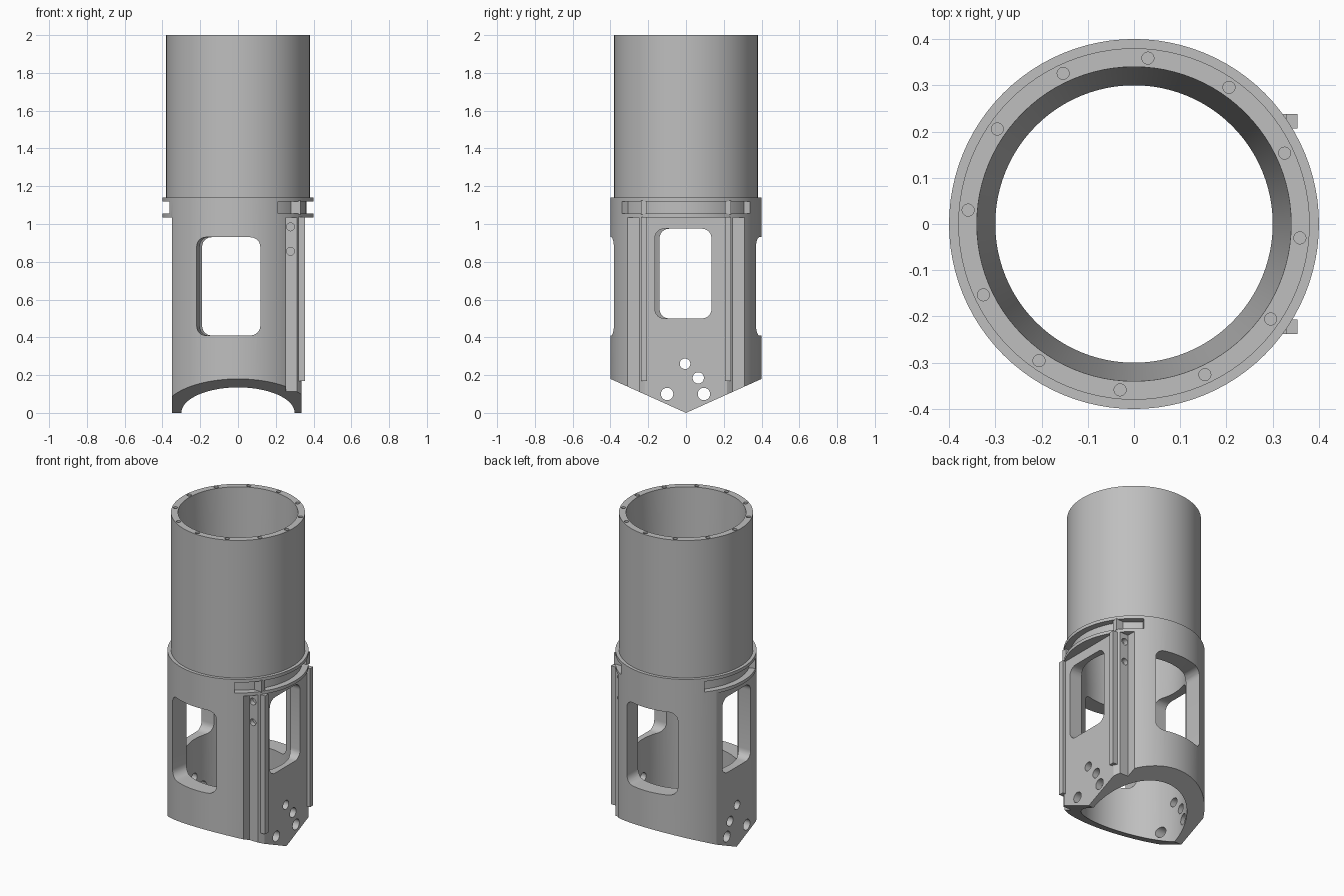
import bpy, bmesh, math
from mathutils import Matrix

old = bpy.data.objects.get("Cube")
if old:
    bpy.data.objects.remove(old, do_unlink=True)

grey = bpy.data.materials.new("machined grey")
grey.use_nodes = True
grey.diffuse_color = (0.52, 0.52, 0.52, 1)
grey.node_tree.nodes["Principled BSDF"].inputs["Base Color"].default_value = (0.52, 0.52, 0.52, 1)


def to_object(name, bm):
    bmesh.ops.recalc_face_normals(bm, faces=bm.faces)
    mesh = bpy.data.meshes.new(name)
    bm.to_mesh(mesh)
    bm.free()
    mesh.materials.append(grey)
    ob = bpy.data.objects.new(name, mesh)
    bpy.context.collection.objects.link(ob)
    return ob


def lathe(name, profile, sides=96):
    """Revolve a closed (radius, height) profile around z."""
    bm = bmesh.new()
    rings = []
    for i in range(sides):
        a = math.tau * i / sides
        rings.append([bm.verts.new((r * math.cos(a), r * math.sin(a), z)) for r, z in profile])
    n = len(profile)
    for i in range(sides):
        p, q = rings[i], rings[(i + 1) % sides]
        for k in range(n):
            bm.faces.new((p[k], q[k], q[(k + 1) % n], p[(k + 1) % n]))
    return to_object(name, bm)


def prism(name, pts, axis, lo, hi, turn=0):
    """Extrude a 2D outline along an axis, then turn it around z."""
    place = {"x": lambda u, v, d: (d, u, v),
             "y": lambda u, v, d: (u, d, v),
             "z": lambda u, v, d: (u, v, d)}[axis]
    bm = bmesh.new()
    ends = [[bm.verts.new(place(u, v, d)) for u, v in pts] for d in (lo, hi)]
    for ring in ends:
        bm.faces.new(ring)
    n = len(pts)
    for k in range(n):
        bm.faces.new((ends[0][k], ends[0][(k + 1) % n], ends[1][(k + 1) % n], ends[1][k]))
    bm.transform(Matrix.Rotation(math.radians(turn), 4, "Z"))
    return to_object(name, bm)


def rect(u0, u1, v0, v1):
    return [(u0, v0), (u1, v0), (u1, v1), (u0, v1)]


def arc(u, v, r, start, end, steps):
    angles = [math.radians(start + (end - start) * i / steps) for i in range(steps + 1)]
    return [(u + r * math.cos(a), v + r * math.sin(a)) for a in angles]


def rounded(u0, u1, v0, v1, r=0.05):
    corners = ((u1 - r, v1 - r), (u0 + r, v1 - r), (u0 + r, v0 + r), (u1 - r, v0 + r))
    return [p for i, (u, v) in enumerate(corners) for p in arc(u, v, r, 90 * i, 90 * i + 90, 6)]


def circle(u, v, r, sides=20):
    return arc(u, v, r, 0, 360, sides)[:-1]


def cut(target, cutters):
    bpy.context.view_layer.objects.active = target
    for c in cutters:
        mod = target.modifiers.new("cut", "BOOLEAN")
        mod.operation = "DIFFERENCE"
        mod.solver = "EXACT"
        mod.object = c
        bpy.ops.object.modifier_apply(modifier=mod.name)
        bpy.data.objects.remove(c, do_unlink=True)


# Upper tube with tapered bore and ring of screw holes
tube = lathe("upper_tube", [(0.38, 1.14), (0.38, 2), (0.34, 2), (0.306, 1.14)])
screws = []
for i in range(12):
    a = math.radians(30 * i - 4.8)
    screws.append(prism("cutter", circle(0.36 * math.cos(a), 0.36 * math.sin(a), 0.013), "z", 1.96, 2.1))
cut(tube, screws)

# Lower body
body = lathe("lower_body", [(0.4, 0), (0.4, 1.14), (0.306, 1.14), (0.3, 1.0), (0.3, 0)])
cuts = []

# Shallow V underside
cuts.append(prism("cutter", [(-0.5, -0.1), (0.5, -0.1), (0.5, 0.225), (0, 0), (-0.5, 0.225)], "x", -0.6, 0.6))

# Flat side panels and corner notches with screw holes
cuts.append(prism("cutter", rect(0.335, 0.6, -0.4, 0.4), "z", -0.1, 1.035))
cuts.append(prism("cutter", rect(-0.6, -0.35, -0.4, 0.4), "z", -0.1, 1.035))
for s in (-1, 1):
    cuts.append(prism("cutter", rect(0.254, 0.6, s * 0.25, s * 0.5), "z", -0.1, 1.035))
    for z in (0.855, 0.985):
        cuts.append(prism("cutter", circle(0.278, z, 0.021), "y", s * 0.22, s * 0.3))

# Slots between the two collar flanges
for start, end in ((-58, 58), (140, 205)):
    outline = arc(0, 0, 0.5, start, end, 30) + arc(0, 0, 0.362, end, start, 30)
    cuts.append(prism("cutter", outline, "z", 1.055, 1.12))

# Windows
cuts.append(prism("cutter", rounded(-0.17, 0.17, 0.41, 0.93), "y", -0.6, -0.15, -8))
cuts.append(prism("cutter", rounded(-0.19, 0.15, 0.41, 0.93), "y", 0.15, 0.6))
cuts.append(prism("cutter", rounded(-0.165, 0.135, 0.5, 0.975), "x", 0.15, 0.6))
cuts.append(prism("cutter", rounded(-0.14, 0.14, 0.5, 0.975), "x", -0.6, -0.15))

# Pivot holes near the lower points
for y, z, r in ((-0.1, 0.1, 0.033), (0.095, 0.1, 0.033), (0.065, 0.185, 0.03), (-0.005, 0.26, 0.028)):
    cuts.append(prism("cutter", circle(y, z, r), "x", -0.6, 0.6))
cut(body, cuts)

# Vertical rails on the side panel and posts in the collar slot
parts = [tube, body]
for s, side in ((-1, "front"), (1, "back")):
    y = s * 0.222
    parts.append(prism(side + "_rail", rect(0.3, 0.354, y - 0.016, y + 0.016), "z", 0.17, 1.036))
    parts.append(prism(side + "_collar_post", rect(0.28, 0.33, y - 0.016, y + 0.016), "z", 1.05, 1.125))

bpy.ops.object.select_all(action="DESELECT")
for ob in parts:
    ob.select_set(True)
bpy.context.view_layer.objects.active = body
bpy.ops.object.shade_smooth_by_angle(angle=math.radians(30))
